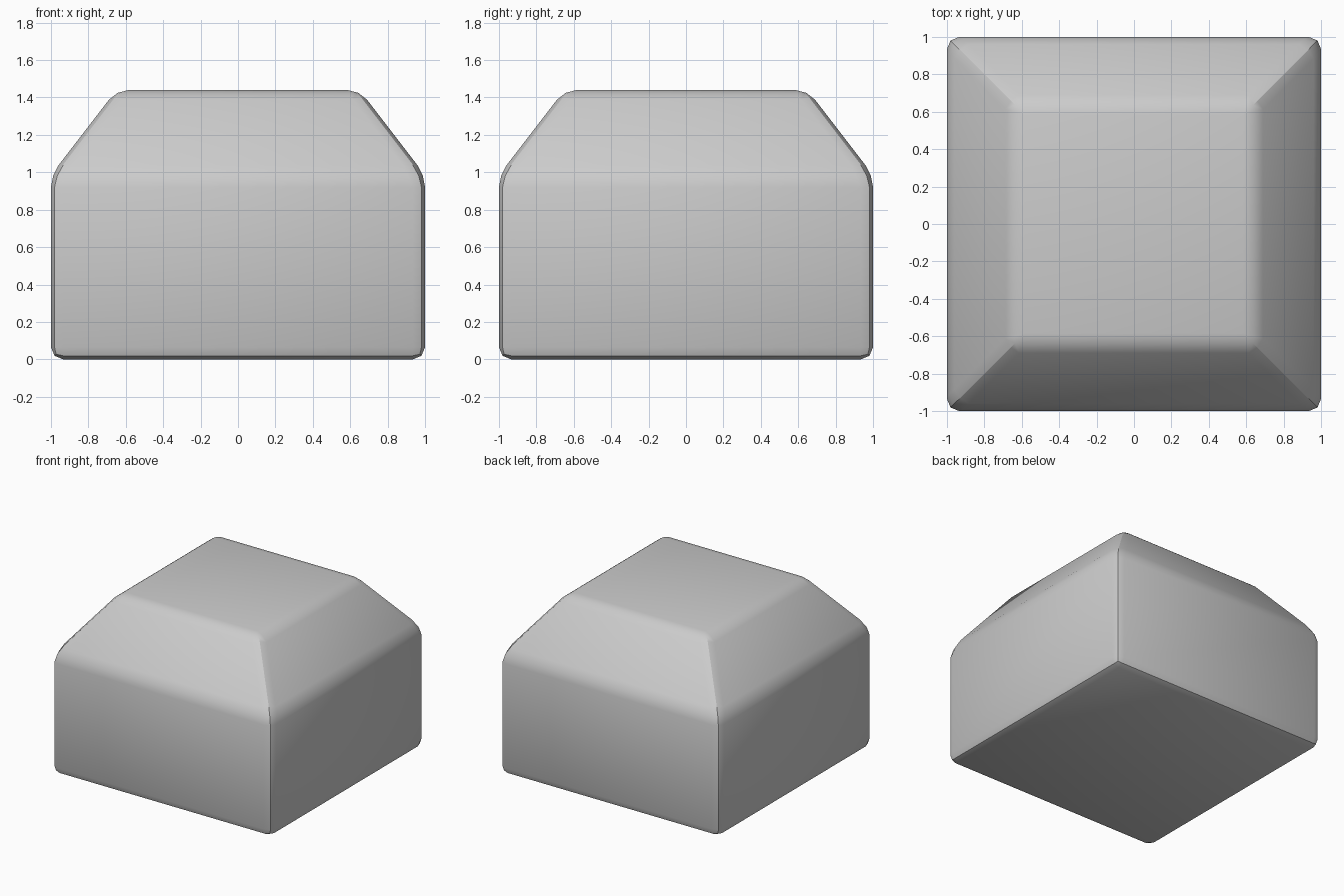
import bpy, bmesh, math

if "Cube" in bpy.data.objects:
    bpy.data.objects.remove(bpy.data.objects["Cube"])

# Solid block with straight walls and a tapered cap
bm = bmesh.new()
rings = []
for half, z in ((1.0, 0.0), (1.0, 0.985), (0.65, 1.44)):
    rings.append([bm.verts.new((sx * half, sy * half, z))
                  for sx, sy in ((-1, -1), (1, -1), (1, 1), (-1, 1))])
for low, high in zip(rings, rings[1:]):
    for i in range(4):
        j = (i + 1) % 4
        bm.faces.new((low[i], low[j], high[j], high[i]))
bm.faces.new(rings[0][::-1])
bm.faces.new(rings[-1])

mesh = bpy.data.meshes.new("tapered_block")
bm.to_mesh(mesh)
bm.free()
block = bpy.data.objects.new("tapered_block", mesh)
bpy.context.collection.objects.link(block)

# Two-step bevel on every edge
bevel = block.modifiers.new("rounded_edges", 'BEVEL')
bevel.width = 0.065
bevel.segments = 2
bevel.limit_method = 'NONE'
bpy.context.view_layer.objects.active = block
block.select_set(True)
bpy.ops.object.modifier_apply(modifier=bevel.name)

# Smooth shading, the 90 degree edges keep a crisp line
bpy.ops.object.shade_smooth_by_angle(angle=math.radians(30))
